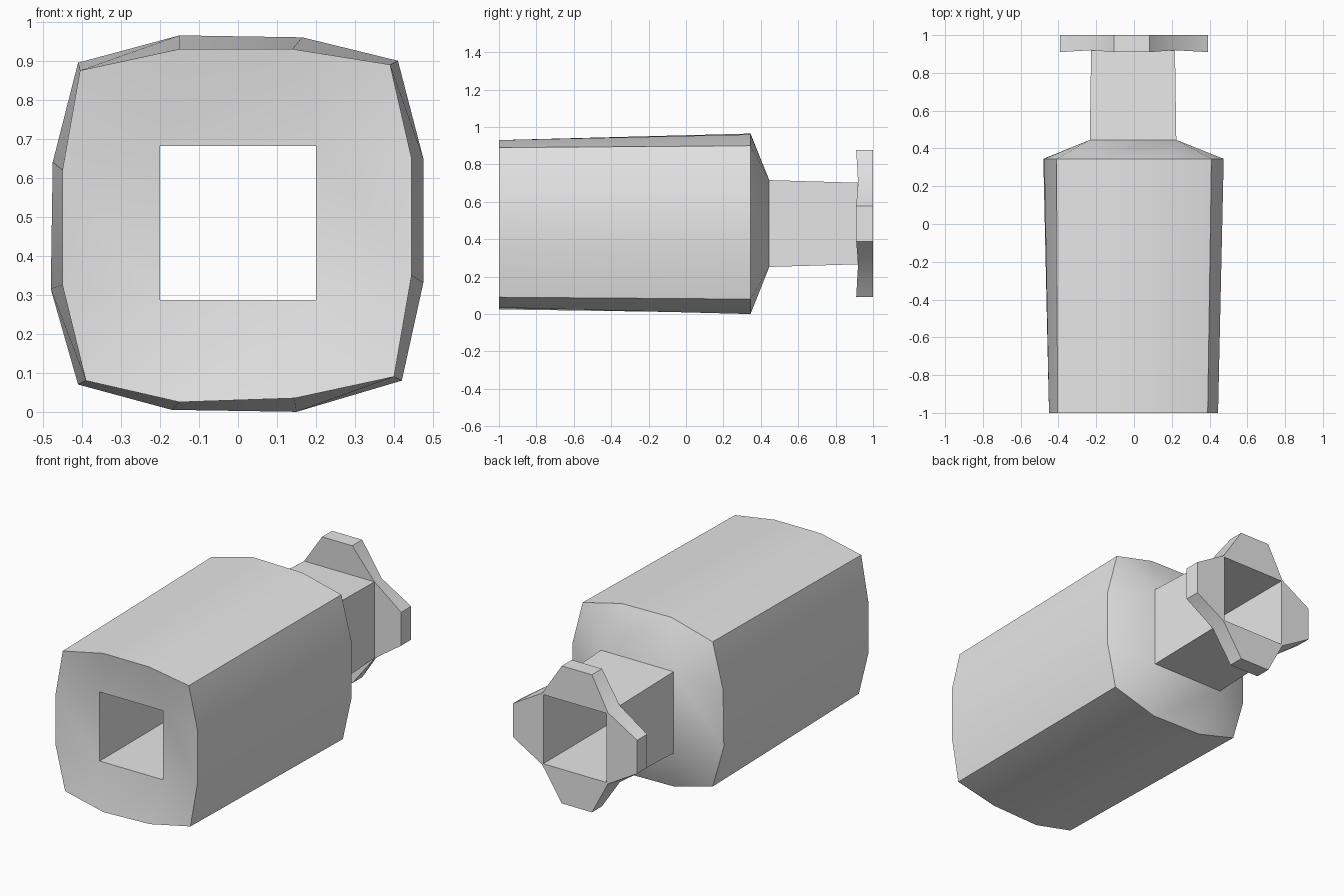
import bpy
import bmesh
import math

# Remove the default object
cube = bpy.data.objects.get("Cube")
if cube:
    bpy.data.objects.remove(cube, do_unlink=True)

CENTRE = 0.484


def square_ring(y, half_x, half_z, shift=0.0):
    """Square section with every corner repeated three times to match the body."""
    signs = [(-1, 1)] + [(1, 1)] * 3 + [(1, -1)] * 3 + [(-1, -1)] * 3 + [(-1, 1)] * 2
    return [(shift + sx * half_x, y, CENTRE + sz * half_z) for sx, sz in signs]


def petal_ring(y, corner_y, reach, half_width, corner_x, corner_z, shift=0.0):
    """Four-armed section: flat tips joined by inner corners."""
    points = []
    for sx, sz in ((1, 1), (1, -1), (-1, -1), (-1, 1)):
        upright = (sx * half_width - 0.012, y, CENTRE + sz * reach)
        inner = (shift + sx * corner_x, corner_y, CENTRE + sz * corner_z)
        sideways = (sx * reach, y, CENTRE + sz * half_width)
        if sx == sz:
            points += [upright, inner, sideways]
        else:
            points += [sideways, inner, upright]
    return points[-1:] + points[:-1]


def body_ring(y, outline):
    return [(x, y, z) for x, z in outline]


# Body outlines, clockwise from the upper left
mouth = [(-.15, .93), (.14, .93), (.39, .89), (.445, .65), (.445, .35), (.4, .09),
         (.145, .035), (-.15, .025), (-.39, .08), (-.45, .325), (-.45, .62), (-.405, .875)]
shoulder = [(-.15, .965), (.165, .96), (.41, .9), (.475, .65), (.475, .33), (.42, .08),
            (.15, 0), (-.17, .005), (-.41, .07), (-.48, .315), (-.475, .64), (-.41, .895)]

# Sections from the recessed front opening, over the outside, back into the bore
sections = [
    square_ring(-0.96, 0.2, 0.197),
    body_ring(-1, mouth),
    body_ring(0.345, shoulder),
    square_ring(0.445, 0.229, 0.232, -0.005),
    square_ring(0.92, 0.222, 0.218, -0.005),
    petal_ring(0.91, 0.92, 0.392, 0.095, 0.222, 0.218, -0.005),
    petal_ring(1, 1, 0.392, 0.095, 0.207, 0.204),
    square_ring(1, 0.2, 0.197),
]


def loft_loop(name, rings, material):
    """Join closed sections one after another, the last back to the first."""
    bm = bmesh.new()
    loops = [[bm.verts.new(p) for p in ring] for ring in rings]
    for a, b in zip(loops, loops[1:] + loops[:1]):
        for i in range(len(a)):
            j = (i + 1) % len(a)
            bm.faces.new((a[i], a[j], b[j], b[i]))
    bmesh.ops.remove_doubles(bm, verts=bm.verts[:], dist=0.0005)
    bmesh.ops.recalc_face_normals(bm, faces=bm.faces[:])
    mesh = bpy.data.meshes.new(name)
    bm.to_mesh(mesh)
    bm.free()
    mesh.materials.append(material)
    obj = bpy.data.objects.new(name, mesh)
    bpy.context.collection.objects.link(obj)
    return obj


# Plain grey finish
grey = bpy.data.materials.new("light_grey")
grey.use_nodes = True
colour = (0.8, 0.8, 0.8, 1)
grey.diffuse_color = colour
grey.node_tree.nodes["Principled BSDF"].inputs["Base Color"].default_value = colour

# Hollow barrel with neck and four-petal flange
barrel = loft_loop("hollow_barrel_with_flange", sections, grey)
bpy.ops.object.select_all(action="DESELECT")
barrel.select_set(True)
bpy.context.view_layer.objects.active = barrel
bpy.ops.object.shade_smooth_by_angle(angle=math.radians(30))
